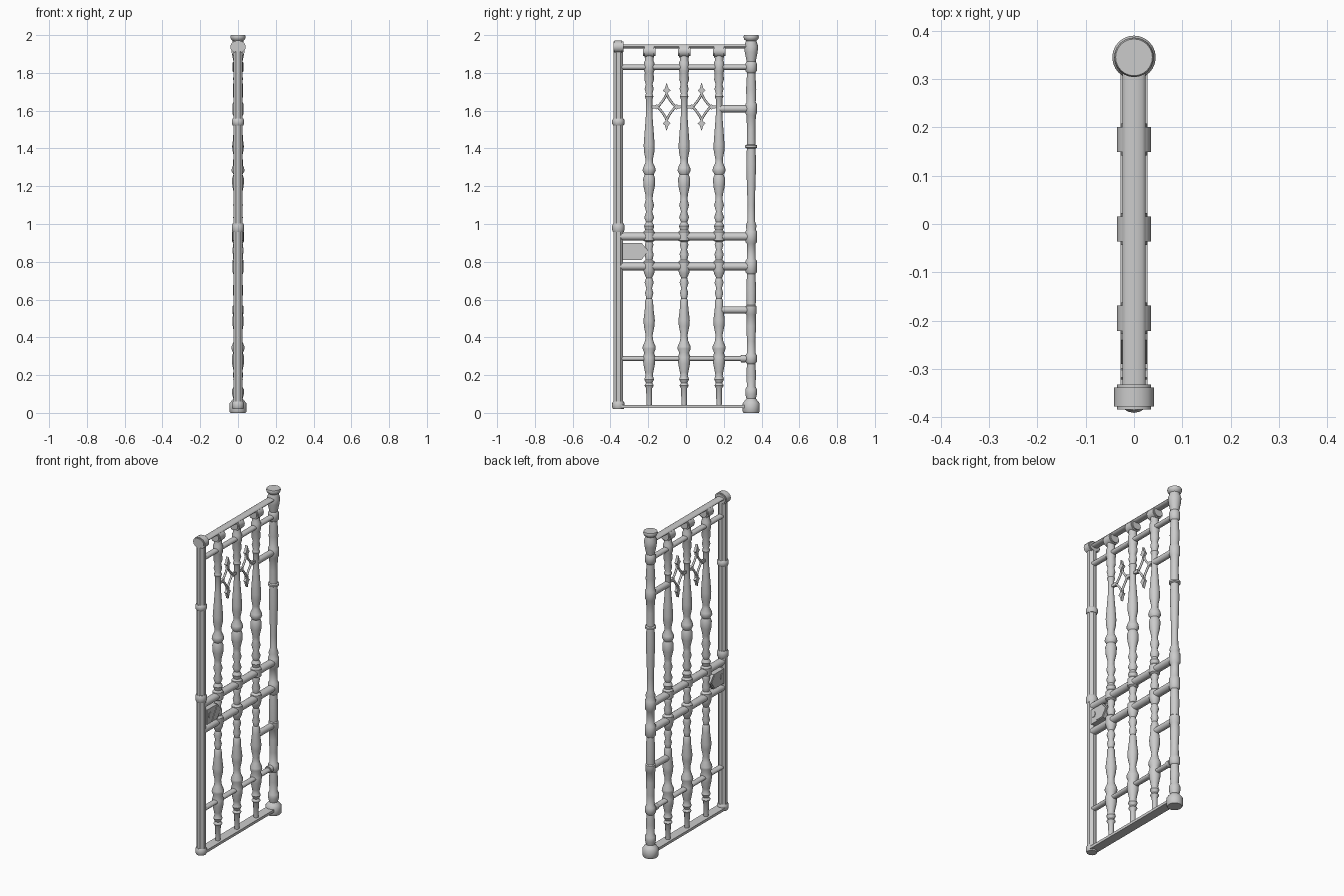
import bpy, bmesh, math
from mathutils import Matrix, Vector


def finish(bm, name, smooth=True):
    bmesh.ops.recalc_face_normals(bm, faces=bm.faces)
    me = bpy.data.meshes.new(name)
    bm.to_mesh(me)
    bm.free()
    ob = bpy.data.objects.new(name, me)
    bpy.context.collection.objects.link(ob)
    if smooth:
        bpy.ops.object.select_all(action='DESELECT')
        ob.select_set(True)
        bpy.context.view_layer.objects.active = ob
        bpy.ops.object.shade_smooth_by_angle(angle=math.radians(40))
    return ob


def lathe(name, y, profile, n=20, phase=0.0):
    """Closed solid of revolution about a vertical axis; profile is (radius, z)."""
    bm = bmesh.new()
    rings = []
    for r, z in profile:
        rings.append([bm.verts.new((r * math.cos(phase + 2 * math.pi * i / n),
                                    y + r * math.sin(phase + 2 * math.pi * i / n), z))
                      for i in range(n)])
    for a, b in zip(rings, rings[1:]):
        for i in range(n):
            bm.faces.new((a[i], a[(i + 1) % n], b[(i + 1) % n], b[i]))
    bm.faces.new(rings[0])
    bm.faces.new(rings[-1])
    return finish(bm, name)


def rod(name, y0, y1, z, rx, rz, n=16, bevel=0.0):
    """Elliptical bar running along y."""
    bm = bmesh.new()
    m = (Matrix.Translation((0, (y0 + y1) / 2, z)) @ Matrix.Diagonal((rx, 1, rz, 1))
         @ Matrix.Rotation(math.pi / 2, 4, 'X'))
    bmesh.ops.create_cone(bm, cap_ends=True, segments=n, radius1=1, radius2=1,
                          depth=y1 - y0, matrix=m)
    if bevel:
        rim = [e for e in bm.edges if any(len(f.verts) > 4 for f in e.link_faces)]
        bmesh.ops.bevel(bm, geom=rim, offset=bevel, segments=2, affect='EDGES')
    return finish(bm, name)


def plate(name, outline, x0, x1):
    """Flat (y, z) outline extruded through x."""
    bm = bmesh.new()
    f = bm.faces.new([bm.verts.new((x0, y, z)) for y, z in outline])
    ext = bmesh.ops.extrude_face_region(bm, geom=[f])['geom']
    bmesh.ops.translate(bm, vec=(x1 - x0, 0, 0),
                        verts=[v for v in ext if isinstance(v, bmesh.types.BMVert)])
    return finish(bm, name, False)


LATCH, HINGE = -0.358, 0.345
BALUSTERS = (-0.195, -0.01, 0.175)

# Turned balusters
baluster = [
    (.014, .03), (.016, .13), (.025, .145), (.017, .158), (.026, .178), (.019, .198),
    (.022, .215), (.031, .26), (.033, .295), (.026, .318), (.035, .34), (.034, .352),
    (.022, .38), (.018, .41), (.028, .46), (.030, .49), (.022, .56), (.021, .595),
    (.015, .605), (.022, .635), (.015, .66), (.024, .69), (.016, .715), (.027, .74),
    (.030, .755), (.030, .80), (.018, .81), (.024, .84), (.016, .865), (.023, .89),
    (.018, .905), (.030, .912), (.030, .958), (.021, .968), (.027, .99), (.017, 1.01),
    (.026, 1.035), (.016, 1.065), (.026, 1.10), (.018, 1.13), (.020, 1.155),
    (.030, 1.20), (.032, 1.24), (.024, 1.262), (.035, 1.282), (.032, 1.298),
    (.020, 1.325), (.020, 1.345), (.028, 1.385), (.029, 1.42), (.023, 1.50),
    (.017, 1.58), (.017, 1.66), (.023, 1.675), (.017, 1.69), (.024, 1.715),
    (.018, 1.74), (.026, 1.765), (.023, 1.80), (.027, 1.81), (.027, 1.855),
    (.022, 1.865), (.024, 1.90), (.020, 1.93)]
for y in BALUSTERS:
    lathe("baluster", y, baluster)
    rod("baluster_top", y - .033, y + .033, 1.915, .035, .033, 20, .007)

# Hinge post with turned base, rings and cap
hinge = [
    (.040, 0), (.045, .008), (.045, .05), (.036, .062), (.025, .075), (.031, .10),
    (.031, .125), (.022, .14), (.026, .20), (.022, .26), (.030, .27), (.030, .305),
    (.023, .315), (.022, .38), (.026, .46), (.025, .52), (.029, .525), (.029, .565),
    (.024, .57), (.026, .66), (.022, .735), (.030, .745), (.030, .805), (.023, .815),
    (.023, .895), (.031, .905), (.031, .96), (.025, .97), (.028, .99), (.020, 1.015),
    (.019, 1.10), (.023, 1.22), (.026, 1.32), (.023, 1.40), (.032, 1.405),
    (.032, 1.416), (.023, 1.42), (.022, 1.50), (.025, 1.575), (.030, 1.585),
    (.030, 1.635), (.024, 1.645), (.027, 1.71), (.022, 1.80), (.030, 1.81),
    (.030, 1.85), (.024, 1.86), (.034, 1.91), (.037, 1.94), (.029, 1.965),
    (.028, 1.97), (.037, 1.978), (.041, 1.99), (.038, 2.0)]
lathe("hinge_post", HINGE, hinge, 24)

# Latch post: faceted shaft with rounded collars
lathe("latch_post", LATCH, [(.027, .03), (.027, 1.95)], 8, math.pi / 8)
for z, h in ((.04, .04), (.98, .045), (1.54, .035)):
    lathe("post_collar", LATCH,
          [(.028, z - h / 2), (.033, z - h / 4), (.033, z + h / 4), (.028, z + h / 2)], 16)
rod("latch_post_cap", LATCH - .026, LATCH + .026, 1.938, .041, .034, 16, .006)

# Full-width rails and the two short ones beside the hinge post
for z, rx, rz in ((1.94, .024, .011), (1.83, .018, .014), (.933, .024, .021),
                  (.775, .024, .021), (.287, .018, .013)):
    rod("rail", LATCH, HINGE, z, rx, rz)
for z in (1.61, .545):
    rod("short_rail", BALUSTERS[2], HINGE, z, .019, .019)
rod("rail_ferrule", .288, .32, .287, .022, .02, 16, .004)
plate("bottom_rail", [(LATCH, .027), (HINGE, .027), (HINGE, .043), (LATCH, .043)], -.028, .028)

# Lock case with pointed end, key plates and bolt
plate("lock_case", [(-.335, .81), (-.235, .81), (-.20, .858), (-.235, .90), (-.335, .90)],
      -.024, .024)
for s in (-1, 1):
    plate("keyhole_plate", [(-.318, .845), (-.302, .845), (-.298, .86), (-.302, .875),
                            (-.318, .875), (-.322, .86)], s * .023, s * .028)
    plate("lock_trim", [(-.29, .815), (-.24, .815), (-.21, .858), (-.24, .895)],
          s * .023, s * .027)

# Pierced four-point ornaments between the balusters
for cy in (-.1025, .0825):
    cz = 1.62
    curve = bpy.data.curves.new("ornament_ring", 'CURVE')
    curve.dimensions = '3D'
    curve.bevel_depth = .0065
    curve.bevel_resolution = 2
    pts = []
    for i in range(40):
        t = 2 * math.pi * i / 40
        c, s = math.cos(t), math.sin(t)
        pts.append((0, cy + .05 * math.copysign(abs(c) ** 2.4, c),
                    cz + .07 * math.copysign(abs(s) ** 2.4, s)))
    sp = curve.splines.new('POLY')
    sp.points.add(len(pts) - 1)
    for p, co in zip(sp.points, pts):
        p.co = (*co, 1)
    sp.use_cyclic_u = True
    bpy.context.collection.objects.link(bpy.data.objects.new("ornament_ring", curve))
    for s in (-1, 1):
        half = [(.007, .06), (.007, .075), (.021, .087), (.010, .097), (.006, .11)]
        leaf = half + [(0, .128)] + [(-a, b) for a, b in reversed(half)]
        plate("ornament_leaf", [(cy + a, cz + s * b) for a, b in leaf], -.008, .008)
        side = [(.042, -.006), (.052, -.014), (.062, -.008), (.078, -.007),
                (.078, .007), (.062, .008), (.052, .014), (.042, .006)]
        plate("ornament_arm", [(cy + s * a, cz + b) for a, b in side], -.008, .008)
